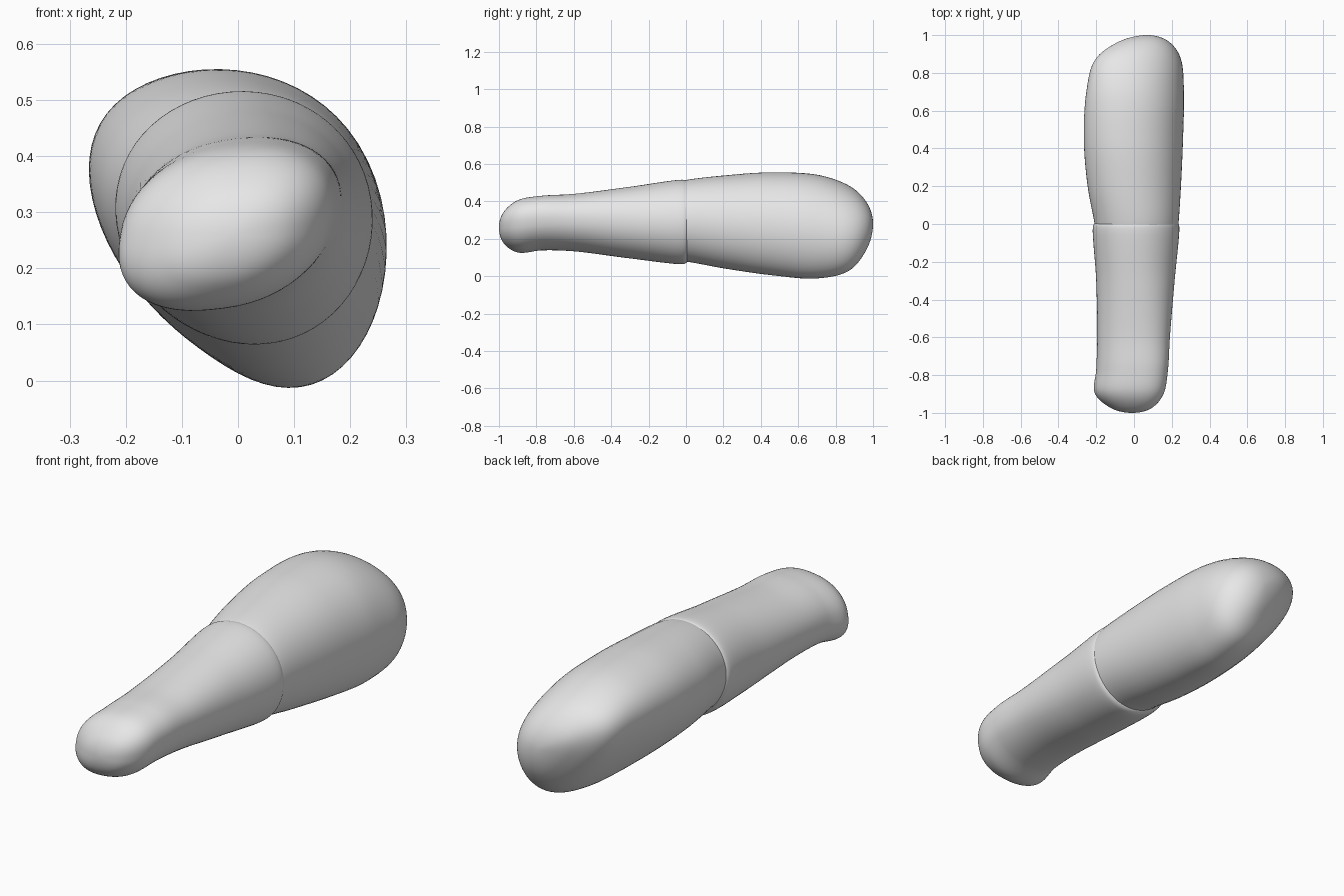
import bpy
import bmesh
import math
from mathutils import Vector

if "Cube" in bpy.data.objects:
    bpy.data.objects.remove(bpy.data.objects["Cube"], do_unlink=True)

SIDES, STEPS = 64, 10

grey = bpy.data.materials.new("plain grey")
grey.use_nodes = True
grey.diffuse_color = (0.8, 0.8, 0.8, 1)
grey.node_tree.nodes["Principled BSDF"].inputs["Base Color"].default_value = (0.8, 0.8, 0.8, 1)


def beyond(end, inner):
    """Phantom station past an end: mirrored through a pole, else extrapolated."""
    if end[1] == end[2]:
        y, x0, x1, z0, z1 = inner
        return Vector((y, x1, x0, z1, z0))
    return 2 * end - inner


def smooth_stations(stations):
    """Centripetal spline through the stations (y, x min, x max, z min, z max)."""
    p = [Vector(s) for s in stations]
    p = [beyond(p[0], p[1])] + p + [beyond(p[-1], p[-2])]
    out = []
    for a, b, c, d in zip(p, p[1:], p[2:], p[3:]):
        da, db, dc = [math.sqrt((v - u).length) for u, v in ((a, b), (b, c), (c, d))]
        m1 = (b - a) * (db / da) - (c - a) * (db / (da + db)) + (c - b)
        m2 = (c - b) - (d - b) * (db / (db + dc)) + (d - c) * (db / dc)
        for i in range(STEPS):
            t = i / STEPS
            out.append(b + m1 * t + (3 * (c - b) - 2 * m1 - m2) * t ** 2
                       + (2 * (b - c) + m1 + m2) * t ** 3)
    return out + [p[-2]]


def section(station):
    """Tilted, slightly skewed oval; tilt and skew change along the body."""
    y, x0, x1, z0, z1 = station
    tilt = math.asin(-0.06 - 0.36 * y)
    skew = min(0.14, max(0, 0.04 + 0.16 * y))
    power = 1 - 0.12 * max(0, -y)
    for i in range(SIDES):
        t = math.tau * i / SIDES
        c, s = math.cos(t), math.sin(t + tilt)
        push = skew * (math.cos(t - math.pi / 4) ** 2 - 0.5)
        u = math.copysign(abs(c) ** power, c) + push
        v = math.copysign(abs(s) ** power, s) + push
        yield ((x0 + x1 + u * (x1 - x0)) / 2, y, (z0 + z1 + v * (z1 - z0)) / 2)


def loft(name, stations):
    bm = bmesh.new()
    rings = [[bm.verts.new(co) for co in section(s)] for s in smooth_stations(stations)]
    for r, q in zip(rings, rings[1:]):
        for i in range(SIDES):
            j = (i + 1) % SIDES
            bm.faces.new((r[i], r[j], q[j], q[i]))
    bm.faces.new(rings[0])
    bm.faces.new(rings[-1])
    # Collapse the pole ring to a single point
    bmesh.ops.remove_doubles(bm, verts=bm.verts, dist=0.0001)
    bmesh.ops.recalc_face_normals(bm, faces=bm.faces)
    mesh = bpy.data.meshes.new(name)
    bm.to_mesh(mesh)
    bm.free()
    mesh.materials.append(grey)
    obj = bpy.data.objects.new(name, mesh)
    bpy.context.collection.objects.link(obj)
    bpy.ops.object.select_all(action="DESELECT")
    obj.select_set(True)
    bpy.context.view_layer.objects.active = obj
    bpy.ops.object.shade_smooth_by_angle(angle=math.radians(50))


# Slim front half with a knobbed tip and a rolled rim at the seam
loft("front_sleeve", [
    (-1, -0.01, -0.01, 0.26, 0.26),
    (-0.97, -0.13, 0.10, 0.17, 0.35),
    (-0.89, -0.21, 0.16, 0.125, 0.41),
    (-0.77, -0.20, 0.18, 0.138, 0.43),
    (-0.6, -0.195, 0.19, 0.133, 0.44),
    (-0.3, -0.20, 0.215, 0.095, 0.478),
    (-0.02, -0.218, 0.24, 0.065, 0.516),
    (0, -0.212, 0.236, 0.071, 0.512),
    (0.01, -0.20, 0.226, 0.085, 0.502),
])

# Full, tilted rear half whose narrow end tucks inside the sleeve
loft("rear_body", [
    (-0.04, -0.203, 0.23, 0.083, 0.505),
    (0.02, -0.212, 0.237, 0.076, 0.518),
    (0.2, -0.245, 0.248, 0.045, 0.54),
    (0.45, -0.264, 0.258, 0.014, 0.56),
    (0.7, -0.25, 0.262, 0.001, 0.552),
    (0.86, -0.21, 0.25, 0.035, 0.50),
    (0.96, -0.09, 0.19, 0.14, 0.41),
    (1, 0.07, 0.07, 0.28, 0.28),
])
